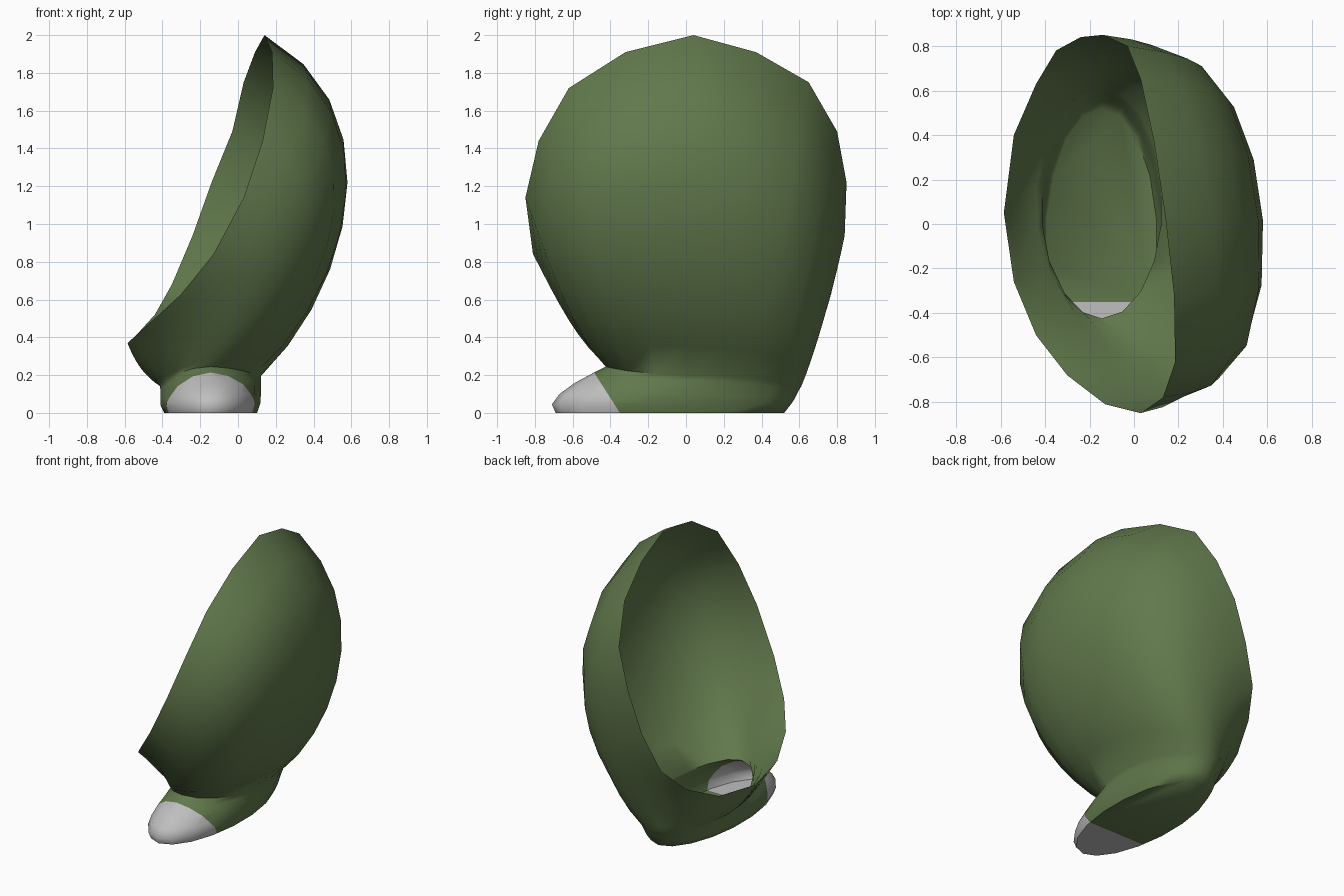
import bpy, bmesh, math
from mathutils import Vector

if "Cube" in bpy.data.objects:
    bpy.data.objects.remove(bpy.data.objects["Cube"])


def material(name, rgb):
    m = bpy.data.materials.new(name)
    m.diffuse_color = (*rgb, 1)
    m.use_nodes = True
    m.node_tree.nodes["Principled BSDF"].inputs["Base Color"].default_value = m.diffuse_color
    return m


# Tilted open rim, starting at its top and running along the front
RIM = [(.14, .04, 2.0), (.18, -.32, 1.91), (.185, -.62, 1.72), (.13, -.78, 1.44),
       (.03, -.85, 1.14), (-.13, -.81, .84), (-.30, -.68, .63), (-.44, -.50, .50),
       (-.54, -.26, .41), (-.585, .05, .37), (-.54, .40, .41), (-.44, .63, .52),
       (-.35, .78, .68), (-.24, .84, .94), (-.14, .85, 1.22), (-.03, .80, 1.49),
       (.03, .65, 1.75), (.09, .37, 1.91)]
N = len(RIM)
STEPS = 9

# Foot rings: front y, front z, back y, back z, side z, half width
FOOT = [(-.69, 0, .52, 0, 0, .25),
        (-.71, .045, .555, .045, .045, .268),
        (-.67, .10, .575, .075, .085, .27),
        (-.59, .158, .588, .10, .12, .27),
        (-.49, .212, .598, .12, .145, .27),
        (-.425, .245, .61, .14, .17, .272)]


def angle(i):
    return -2 * math.pi * (i + .5) / N


def foot_ring(fy, fz, by, bz, sz, hw):
    pts = []
    for i in range(N):
        c, s = math.cos(angle(i)), math.sin(angle(i))
        end = fz if s < 0 else bz
        side = sz * (1 + .17 * c)
        pts.append(Vector((-.145 + hw * c, (fy + by) / 2 + (by - fy) / 2 * s,
                           side + (end - side) * s * s)))
    return pts


def cup_ring(neck, t):
    # Each meridian is a cubic curve that bulges most on the +x side
    pts = []
    for i in range(N):
        w = (1 + math.cos(2 * math.pi * i / N)) / 2
        s = math.sin(angle(i))
        y1, y2 = (0, .04) if s > 0 else (.05, .07)
        p0, p3 = neck[i], Vector(RIM[i])
        p1 = p0.lerp(p3, 1 / 3) + Vector((.44 * w - .03 * (1 - w), y1 * s, -.17 * w - .02))
        p2 = p0.lerp(p3, 2 / 3) + Vector((.735 * w - .02 * (1 - w), y2 * s, .22 * w - .02))
        u = 1 - t
        pts.append(p0 * u**3 + p1 * 3 * u * u * t + p2 * 3 * u * t * t + p3 * t**3)
    return pts


rings = [foot_ring(*r) for r in FOOT]
neck = rings[-1]
rings += [cup_ring(neck, k / STEPS) for k in range(1, STEPS + 1)]

# Loft foot and cup as one open sheet with a closed sole
bm = bmesh.new()
loops = [[bm.verts.new(p) for p in r] for r in rings]
for lo, hi in zip(loops, loops[1:]):
    for i in range(N):
        j = (i + 1) % N
        bm.faces.new((lo[j], lo[i], hi[i], hi[j]))
bm.faces.new(loops[0])

# Cut the slanted edge of the toe cap through the foot faces only
plane_co, plane_no = Vector((0, -.35, 0)), Vector((0, 1, .64)).normalized()
foot = [f for f in bm.faces if all(v.co.z < .25 for v in f.verts)]
geom = foot + list({e for f in foot for e in f.edges}) + list({v for f in foot for v in f.verts})
bmesh.ops.bisect_plane(bm, geom=geom, dist=1e-4, plane_co=plane_co, plane_no=plane_no)
for f in bm.faces:
    c = f.calc_center_median()
    f.material_index = int(c.z < .235 and (c - plane_co).dot(plane_no) < 0)
bm.normal_update()

mesh = bpy.data.meshes.new("footed_cup")
bm.to_mesh(mesh)
bm.free()
mesh.materials.append(material("moss green", (.12, .19, .072)))
mesh.materials.append(material("light grey", (.52, .52, .52)))
cup = bpy.data.objects.new("footed_cup", mesh)
bpy.context.collection.objects.link(cup)
bpy.context.view_layer.objects.active = cup
cup.select_set(True)
bpy.ops.object.shade_smooth_by_angle(angle=math.radians(65))
